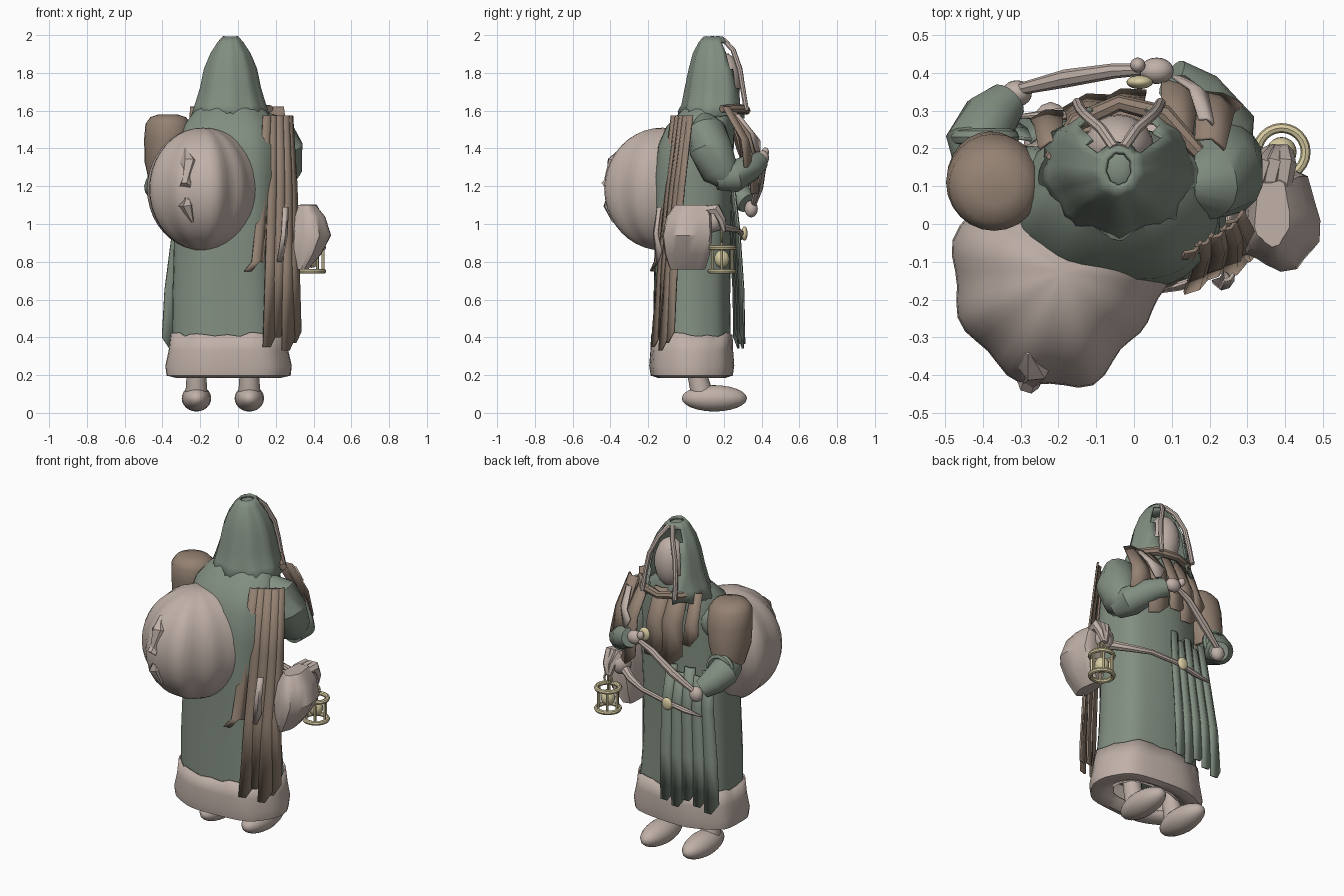
import bpy, bmesh, random
from math import sin, cos, pi, radians, atan2
from mathutils import Vector

random.seed(4)
cube = bpy.data.objects.get("Cube")
if cube:
    bpy.data.objects.remove(cube)


def material(name, r, g, b):
    m = bpy.data.materials.new(name)
    m.use_nodes = True
    m.diffuse_color = (r, g, b, 1)
    m.node_tree.nodes["Principled BSDF"].inputs["Base Color"].default_value = (r, g, b, 1)
    return m


GREEN = material("sage_green", .225, .275, .222)
BEIGE = material("warm_beige", .53, .44, .395)
BROWN = material("dull_brown", .295, .22, .168)
GOLD = material("pale_gold", .68, .6, .36)


def finish(bm, name, mat, thick=0, angle=40):
    bmesh.ops.recalc_face_normals(bm, faces=bm.faces)
    me = bpy.data.meshes.new(name)
    bm.to_mesh(me)
    bm.free()
    me.materials.append(mat)
    ob = bpy.data.objects.new(name, me)
    bpy.context.collection.objects.link(ob)
    bpy.ops.object.select_all(action='DESELECT')
    ob.select_set(True)
    bpy.context.view_layer.objects.active = ob
    bpy.ops.object.shade_smooth_by_angle(angle=radians(angle))
    if thick:
        mod = ob.modifiers.new("thickness", 'SOLIDIFY')
        mod.thickness = thick
        mod.offset = 0


def skin(rings, caps=True, skip=None):
    """Bridge rings of points, leaving out faces the skip rule picks."""
    bm = bmesh.new()
    vs = [[bm.verts.new(p) for p in ring] for ring in rings]
    n = len(rings[0])
    for a, b in zip(vs, vs[1:]):
        for i in range(n):
            j = (i + 1) % n
            face = (a[i], a[j], b[j], b[i])
            mid = sum((v.co for v in face), Vector()) / 4
            if not (skip and skip(mid)):
                bm.faces.new(face)
    if caps:
        bm.faces.new(vs[0])
        bm.faces.new(vs[-1])
    return bm


def loft(name, sections, mat, n=32, power=1.0, fold=0, lobes=8, ragged=None, rag=.02,
         caps=True, skip=None, thick=0):
    """Upright form from (z, cx, cy, rx, ry) sections; power below 1 squares it."""
    rings = []
    for k, (z, cx, cy, rx, ry) in enumerate(sections):
        ring = []
        for i in range(n):
            a = 2 * pi * i / n
            c, s = cos(a), sin(a)
            f = 1 + fold * cos(lobes * a + z)
            px = rx * f * abs(c) ** power * (1 if c > 0 else -1)
            py = ry * f * abs(s) ** power * (1 if s > 0 else -1)
            dz = random.uniform(-rag, rag) if k == ragged else 0
            ring.append(Vector((cx + px, cy + py, z + dz)))
        rings.append(ring)
    finish(skin(rings, caps, skip), name, mat, thick)


def tube(name, points, radii, mat, n=12):
    pts = [Vector(p) for p in points]
    if not isinstance(radii, (list, tuple)):
        radii = [radii] * len(pts)
    rings = []
    for k, p in enumerate(pts):
        t = pts[min(k + 1, len(pts) - 1)] - pts[max(k - 1, 0)]
        q = t.to_track_quat('Z', 'Y')
        rings.append([p + q @ Vector((cos(2 * pi * i / n), sin(2 * pi * i / n), 0)) * radii[k]
                      for i in range(n)])
    finish(skin(rings), name, mat)


def ball(name, centre, size, mat, u=20, v=12, shape=None):
    bm = bmesh.new()
    bmesh.ops.create_uvsphere(bm, u_segments=u, v_segments=v, radius=1)
    for w in bm.verts:
        f = shape(w.co) if shape else 1
        w.co = Vector(centre) + Vector(a * b * f for a, b in zip(w.co, size))
    finish(bm, name, mat)


def ribbon(name, path, width, mat, side=(1, 0, 0), tip=.06):
    """Hanging cloth strip, wider below, with a soft crease and a slanted torn end."""
    bm = bmesh.new()
    side = Vector(side).normalized()
    out = Vector((side.y, -side.x, 0)) * width * .15
    rows = []
    for k, p in enumerate(path):
        w = width * (.7 + .3 * k / (len(path) - 1))
        lift = tip if k == len(path) - 1 else 0
        rows.append([bm.verts.new(Vector(p) + side * w * s + (Vector() if s else out)
                                  + Vector((0, 0, lift * (s + .5) if s else 0)))
                     for s in (-.5, 0, .5)])
    for a, b in zip(rows, rows[1:]):
        for i in (0, 1):
            bm.faces.new((a[i], a[i + 1], b[i + 1], b[i]))
    finish(bm, name, mat, .01)


def ring(name, centre, major, minor, mat, axis='Z'):
    bpy.ops.mesh.primitive_torus_add(location=centre, major_radius=major, minor_radius=minor,
                                     major_segments=24, minor_segments=8,
                                     rotation=(pi / 2 if axis == 'Y' else 0, 0, 0))
    ob = bpy.context.object
    ob.name = name
    ob.data.materials.append(mat)
    bpy.ops.object.shade_smooth_by_angle(angle=radians(40))


# Robe and its paler hem, which turns in underneath
loft("robe", [(.38, -.055, .03, .295, .205), (.6, -.065, .03, .285, .202),
              (.9, -.065, .033, .275, .2), (1.25, -.05, .035, .275, .208),
              (1.42, -.045, .05, .265, .2), (1.52, -.045, .075, .24, .18),
              (1.59, -.04, .11, .195, .145), (1.66, -.04, .14, .11, .1)],
     GREEN, n=40, power=.82, fold=.018, lobes=7)
loft("robe_hem", [(.22, -.055, .03, .2, .11), (.19, -.055, .03, .28, .18), (.2, -.055, .03, .325, .213),
                  (.25, -.055, .03, .33, .22), (.33, -.055, .03, .312, .214), (.415, -.055, .03, .301, .211)],
     BEIGE, n=40, power=.8, fold=.018, lobes=7, ragged=5, rag=.012, caps=False, thick=.008)

# Hood open towards the face, with braided trims
loft("hood", [(1.57, -.04, .14, .205, .172), (1.63, -.04, .15, .18, .162),
              (1.72, -.04, .155, .153, .15), (1.82, -.04, .155, .133, .13),
              (1.9, -.04, .15, .1, .105), (1.96, -.04, .145, .062, .07),
              (1.99, -.04, .145, .035, .045)],
     GREEN, n=32, fold=.04, lobes=9, ragged=0, rag=.028, caps=False, thick=.012,
     skip=lambda p: p.z < 1.94 and p.y > .2 and abs(p.x + .04) < .09)
ball("hood_crown", (-.04, .145, 1.965), (.04, .05, .02), GREEN)
ball("face", (-.04, .205, 1.76), (.092, .085, .145), BEIGE)
for s, label in ((-1, "right"), (1, "left")):
    tube(label + "_hood_trim", [(-.04 + s * x, y, z) for x, y, z in
         ((.012, .2, 1.975), (.045, .25, 1.92), (.085, .285, 1.82), (.1, .3, 1.72), (.11, .32, 1.6))],
         .014, BEIGE, 8)

# Legs and shoes
for x, label in ((-.22, "right"), (.06, "left")):
    tube(label + "_leg", [(x, .05, .4), (x, .06, .2), (x, .09, .08)], [.06, .052, .06], BEIGE)
    ball(label + "_shoe", (x, .145, .077), (.078, .178, .07), BEIGE,
         shape=lambda c: 1 - .06 * max(0, -c.y))

# Left arm folded across the chest
tube("left_upper_arm", [(.13, .1, 1.55), (.19, .11, 1.5), (.23, .13, 1.4), (.24, .18, 1.28),
                        (.24, .23, 1.23)], [.05, .1, .115, .1, .06], GREEN, 16)
tube("left_forearm", [(.25, .16, 1.24), (.24, .25, 1.25), (.17, .34, 1.3), (.1, .385, 1.33)],
     [.06, .085, .07, .055], GREEN, 16)
ball("left_hand", (.06, .405, 1.35), (.045, .035, .04), BEIGE)
ball("left_thumb", (.01, .42, 1.38), (.02, .02, .025), BEIGE)

# Right arm: brown outer sleeve and green forearm
loft("right_sleeve", [(1.58, -.37, .09, .05, .04), (1.565, -.37, .095, .095, .09), (1.53, -.37, .1, .12, .118),
                      (1.45, -.37, .11, .127, .128), (1.33, -.38, .12, .115, .125), (1.22, -.39, .14, .08, .1)],
     BROWN, n=24)
tube("right_shoulder", [(-.15, .1, 1.48), (-.36, .11, 1.4)], [.1, .1], GREEN, 16)
tube("right_forearm", [(-.4, .14, 1.21), (-.41, .22, 1.2), (-.38, .28, 1.15), (-.335, .325, 1.11)],
     [.07, .088, .075, .055], GREEN, 16)
ring("right_cuff", (-.395, .23, 1.215), .07, .022, GREEN, 'Y')
ball("right_hand", (-.31, .345, 1.08), (.04, .035, .045), BEIGE)

# Staff held between the hands, with a gold knob
tube("staff", [(.07, .41, 1.36), (-.05, .405, 1.3), (-.18, .385, 1.19), (-.33, .35, 1.08)],
     [.012, .02, .024, .014], BEIGE, 8)
ball("staff_knob", (.015, .375, 1.37), (.035, .018, .04), GOLD)


# Great sack on the back, lobed by its gathers and slack on one side
def gathers(c):
    a = atan2(c.y, c.x)
    return 1 + (c.x * c.x + c.y * c.y) * (.035 * cos(9 * (a - radians(165)))
                                         - .17 * max(0, cos(a - radians(322))) ** 8)


ball("back_sack", (-.185, -.125, 1.185), (.295, .31, .325), BEIGE, 48, 20, gathers)
tube("sack_pucker", [(-.28, -.34, 1.4), (-.262, -.375, 1.33), (-.272, -.41, 1.22), (-.275, -.4, 1.1),
                     (-.24, -.385, 1.01)], [.006, .045, .026, .04, .006], BEIGE, 6)
tube("sack_knot", [(-.26, -.36, 1.28), (-.28, -.425, 1.2)], [.025, .03], BEIGE, 6)

# Pouch on the left hip with gathered ties
loft("hip_pouch", [(.76, .335, .01, .035, .09), (.84, .362, .01, .075, .115), (.94, .388, .01, .1, .128),
                   (1.04, .378, .02, .08, .115), (1.1, .365, .03, .045, .085)],
     BEIGE, n=20, power=.75, fold=.08, lobes=5)
ball("pouch_gather", (.335, .14, 1.02), (.055, .06, .065), BEIGE, 9, 6)
for k in range(3):
    tube("pouch_tie_" + str(k + 1), [(.32 + .035 * k, .09, 1.07), (.34 + .03 * k, .16, 1.08),
         (.36 + .02 * k, .19, 1.02), (.37 + .01 * k, .2, .96)], [.025, .03, .022, .012], BEIGE, 6)

# Hanging lantern
L = Vector((.39, .19, 0))
for z, label in ((.75, "base"), (.875, "top")):
    ring("lantern_" + label, L + Vector((0, 0, z)), .064, .013, GOLD)
for k in range(6):
    d = Vector((cos(k * pi / 3), sin(k * pi / 3), 0)) * .06
    tube("lantern_bar_" + str(k + 1), [L + d + Vector((0, 0, z)) for z in (.75, .875)], .008, GOLD, 6)
ball("lantern_lamp", L + Vector((0, 0, .815)), (.04, .04, .047), GOLD)
tube("lantern_hook", [L + Vector((0, 0, z)) for z in (.84, .97)], .007, GOLD, 6)
ring("lantern_loop", L + Vector((0, 0, .93)), .025, .006, GOLD, 'Y')

# Belt cord and buckle
tube("belt_cord", [(.33, .13, 1.0), (.22, .21, .98), (.1, .27, .97), (-.08, .295, .95), (-.2, .29, .93),
                   (-.3, .285, .92)], [.03, .022, .015, .014, .016, .006], BEIGE, 8)
ball("belt_buckle", (-.09, .31, .95), (.033, .016, .038), GOLD)

# Brown streamers down the back
SLANT = (.8, .55, 0)
for k, (x0, x1, x2, z2) in enumerate(((.155, .14, .065, .75), (.185, .185, .165, .35),
                                      (.22, .23, .215, .4), (.25, .265, .265, .33), (.265, .285, .3, .37))):
    y = -.075 + .02 * k
    ribbon("back_streamer_" + str(k + 1), [(x0, y + .015, 1.575), (x1, y - .03, 1.2),
           ((x1 + x2) / 2, y - .07, .8), (x2, y - .09 - .015 * (k % 2), z2)], .08, BROWN, SLANT)
ribbon("back_pale_scrap", [(.25, -.14, 1.09), (.245, -.16, .95), (.225, -.14, .8)], .045, BEIGE, SLANT)

# Green streamers fanning down the robe opening
for k in range(5):
    x = -.35 + .068 * k
    y = .215 + .008 * k
    ribbon("front_streamer_" + str(k + 1), [(x * .8 - .02, y, 1.17 - .04 * (k % 2)), (x * .9, y + .025, .95),
           (x, y + .045, .65), (x - .01, y + .05, .34 + .025 * (k % 3))], .085, GREEN, (-.95, -.25, 0))

# Ragged brown scarf around the collar and chest
tube("scarf_collar", [(-.22, .17, 1.6), (-.15, .27, 1.61), (-.04, .32, 1.6), (.08, .29, 1.61),
                      (.17, .19, 1.61)], [.02, .026, .022, .026, .02], BROWN, 8)
for k, (x0, x1, y1, z1, w) in enumerate(((-.22, -.23, .285, 1.33, .09), (-.12, -.12, .32, 1.2, .14),
                                         (-.02, -.03, .335, 1.24, .13), (.11, .13, .365, 1.16, .12),
                                         (.2, .23, .33, 1.3, .12))):
    ribbon("scarf_end_" + str(k + 1), [(x0, .25 - abs(x0) * .2, 1.62), ((x0 + x1) / 2, y1 - .02, 1.45),
           (x1, y1, z1)], w, BROWN, (-1, .35 if x0 > 0 else -.25, 0))
ribbon("scarf_pale_scrap", [(.19, .27, 1.58), (.17, .35, 1.48), (.13, .38, 1.38)], .06, BEIGE, (-1, .35, 0))
